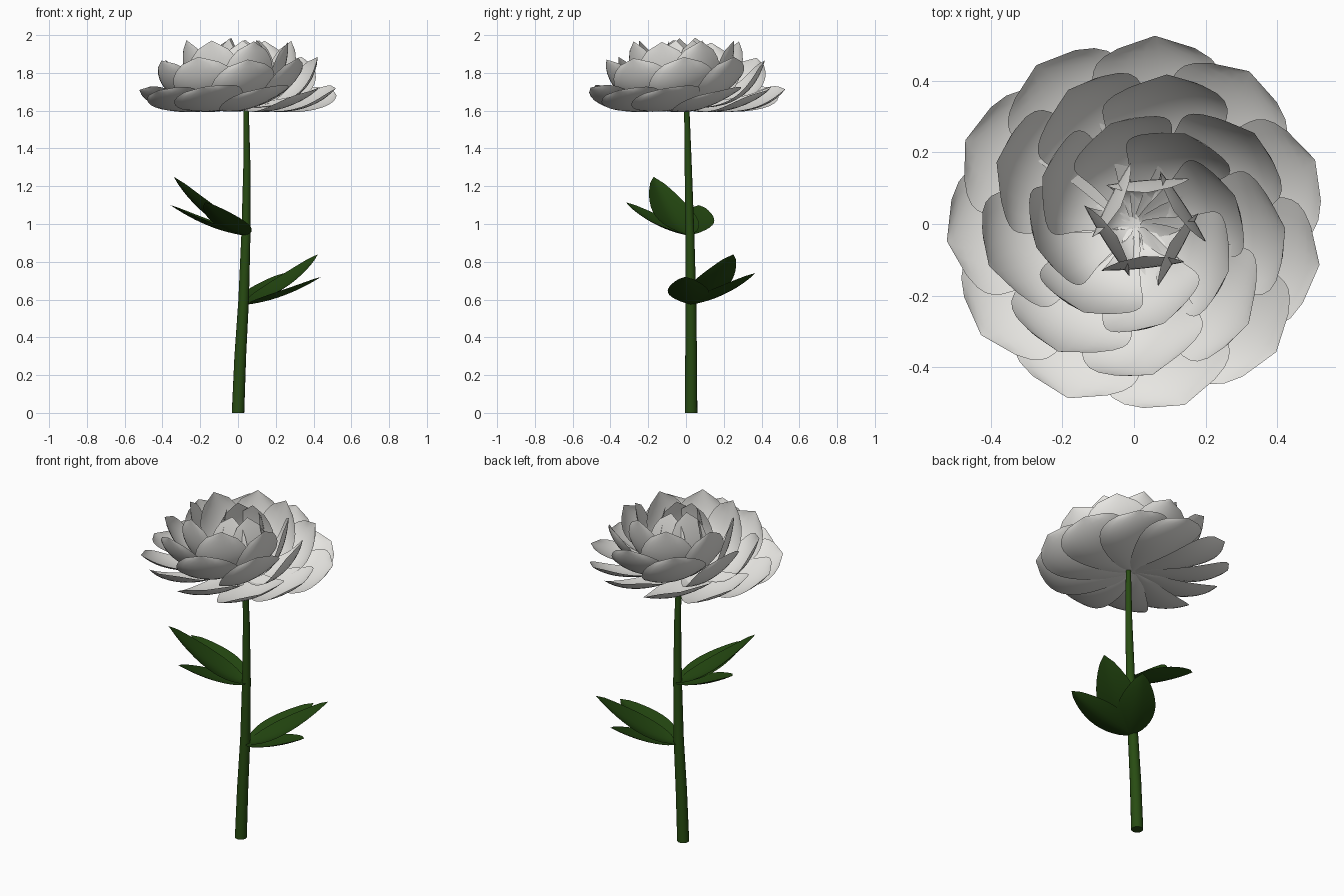
import bpy, bmesh, math, random
from mathutils import Vector

if "Cube" in bpy.data.objects:
    bpy.data.objects.remove(bpy.data.objects["Cube"])

random.seed(4)


def material(name, rgb):
    m = bpy.data.materials.new(name)
    m.diffuse_color = (*rgb, 1)
    m.use_nodes = True
    m.node_tree.nodes["Principled BSDF"].inputs["Base Color"].default_value = m.diffuse_color
    return m


WHITE = material("petal white", (0.80, 0.79, 0.76))
STEM = material("stem green", (0.021, 0.072, 0.006))
LEAF = material("leaf green", (0.016, 0.059, 0.005))


def bezier(a, b, c, t):
    return a * (1 - t) ** 2 + b * 2 * t * (1 - t) + c * t * t


def bezier_dir(a, b, c, t):
    return ((b - a) * (1 - t) + (c - b) * t).normalized()


def add_grid(bm, rows):
    """Skin rows of points with quads."""
    vs = [[bm.verts.new(p) for p in row] for row in rows]
    for r0, r1 in zip(vs, vs[1:]):
        for i in range(len(r0) - 1):
            bm.faces.new((r0[i], r0[i + 1], r1[i + 1], r1[i]))


def finish(bm, name, mat, weld=True):
    if weld:
        bmesh.ops.remove_doubles(bm, verts=bm.verts, dist=0.0003)
    me = bpy.data.meshes.new(name)
    bm.to_mesh(me)
    bm.free()
    me.materials.append(mat)
    ob = bpy.data.objects.new(name, me)
    bpy.context.collection.objects.link(ob)
    bpy.ops.object.select_all(action='DESELECT')
    ob.select_set(True)
    bpy.context.view_layer.objects.active = ob
    bpy.ops.object.shade_smooth_by_angle(angle=math.radians(40))
    return ob


# Petals: a cupped, rolled surface along a (radius, height) curve
def petal(bm, angle, ctrl, tip, width, cup, roll, skew, center):
    a, b, c = Vector((0.0, 1.625)), Vector(ctrl), Vector(tip)
    out = Vector((math.cos(angle), math.sin(angle), 0))
    side = Vector((-out.y, out.x, 0))
    rows = []
    for j in range(15):
        t = 0.02 + 0.98 * j / 14
        p = bezier(a, b, c, t)
        d = bezier_dir(a, b, c, t)
        n = Vector((-d.y, d.x))
        w = width * t ** 0.6 * max(0.0004, 1 - t ** 4) ** 0.65
        row = []
        for i in range(9):
            u = i / 4 - 1
            q = p + n * (w * (cup * u * u + roll * u))
            row.append(center + out * q.x + side * (w * u + skew * t ** 4) + Vector((0, 0, q.y)))
        rows.append(row)
    add_grid(bm, rows)


# Rings: name, count, start angle, control, tip, width, cup, roll, skew
RINGS = [
    ("outer_petals", 11, 17, (0.40, 1.56), (0.525, 1.715), 0.27, 0.20, 0.27, 0.04),
    ("second_petals", 9, 32, (0.37, 1.60), (0.42, 1.875), 0.25, 0.25, 0.32, 0.03),
    ("third_petals", 8, 10, (0.28, 1.61), (0.285, 1.97), 0.21, 0.25, 0.34, 0.03),
    ("heart_petals", 6, 25, (0.19, 1.62), (0.085, 1.98), 0.17, 0.05, 0.15, 0.0),
]
for name, count, start, ctrl, tip, width, cup, roll, skew in RINGS:
    bm = bmesh.new()
    for k in range(count):
        ang = math.radians(start + 360 * k / count + random.uniform(-3, 3))
        lift = random.uniform(-0.012, 0.012)
        center = Vector((0.03 if tip[0] < 0.25 else 0.005, 0, 0))
        petal(bm, ang, ctrl, (tip[0] - lift / 2, tip[1] + lift), width, cup, roll, skew, center)
    finish(bm, name, WHITE, weld=False)

# Stem: tapered tube along a gentle bend
PATH = [(0.0, 0.027, 0, 0.033), (0.012, 0.027, 0.3, 0.031), (0.03, 0.026, 0.6, 0.028),
        (0.042, 0.02, 0.95, 0.024), (0.047, 0.012, 1.3, 0.019), (0.043, 0.004, 1.615, 0.014)]
bm = bmesh.new()
rows = [[(x + r * math.cos(math.tau * i / 16), y + r * math.sin(math.tau * i / 16), z)
         for i in range(17)] for x, y, z, r in PATH]
add_grid(bm, rows)
bmesh.ops.remove_doubles(bm, verts=bm.verts, dist=0.0003)
bmesh.ops.holes_fill(bm, edges=bm.edges, sides=0)
bmesh.ops.recalc_face_normals(bm, faces=bm.faces)
finish(bm, "stem", STEM)


# Leaves: three pointed leaflets from each node
def leaflet(bm, node, reach, width):
    a, c = node, node + Vector(reach)
    b = a + Vector((reach[0] * 0.5, reach[1] * 0.5, reach[2] * 0.16))
    side = Vector((-reach[1], reach[0], 0)).normalized()
    rows = []
    for j in range(13):
        t = j / 12
        p = bezier(a, b, c, t)
        d = bezier_dir(a, b, c, t)
        n = d.cross(side).normalized()
        w = width * max(0.0, math.sin(math.pi * t ** 0.85)) ** 0.7
        rows.append([p + side * (w * u) + n * (w * 0.25 * abs(u) ** 1.5)
                     for u in (i / 4 - 1 for i in range(9))])
    add_grid(bm, rows)


CLUSTERS = [
    ("lower_leaves", (0.045, 0.026, 0.573),
     [(0.378, 0.225, 0.267), (0.20, 0.34, 0.167), (0.395, -0.03, 0.147)]),
    ("upper_leaves", (0.042, 0.018, 0.938),
     [(-0.382, -0.19, 0.312), (-0.215, -0.335, 0.177), (-0.40, 0.05, 0.162)]),
]
for name, node, reaches in CLUSTERS:
    bm = bmesh.new()
    for reach, width in zip(reaches, (0.12, 0.105, 0.11)):
        leaflet(bm, Vector(node), reach, width)
    finish(bm, name, LEAF)
